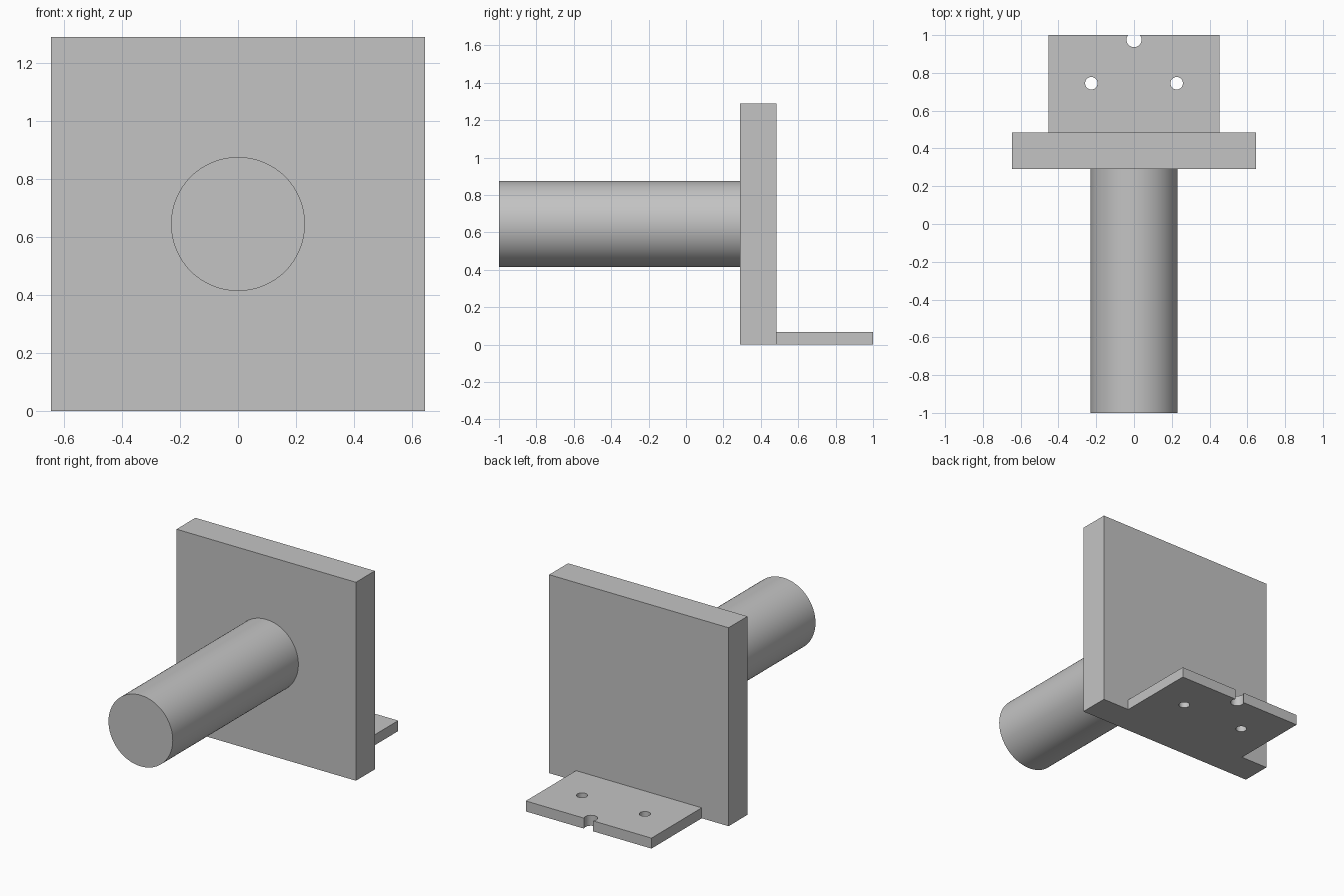
import bpy
import bmesh
from math import radians
from mathutils import Matrix

old = bpy.data.objects.get("Cube")
if old:
    bpy.data.objects.remove(old, do_unlink=True)

COLOUR = (0.55, 0.55, 0.55, 1)
grey = bpy.data.materials.new("plain grey")
grey.use_nodes = True
grey.diffuse_color = COLOUR
grey.node_tree.nodes["Principled BSDF"].inputs["Base Color"].default_value = COLOUR


def finish(name, bm):
    mesh = bpy.data.meshes.new(name)
    bm.to_mesh(mesh)
    bm.free()
    mesh.materials.append(grey)
    obj = bpy.data.objects.new(name, mesh)
    bpy.context.collection.objects.link(obj)
    return obj


def box(name, low, high):
    bm = bmesh.new()
    bmesh.ops.create_cube(bm, size=1)
    for v in bm.verts:
        v.co = [(a + b) / 2 + c * (b - a) for a, b, c in zip(low, high, v.co)]
    return finish(name, bm)


def cylinder(name, centre, radius, depth, sides, tilt=0):
    bm = bmesh.new()
    place = Matrix.Translation(centre) @ Matrix.Rotation(radians(tilt), 4, "X")
    bmesh.ops.create_cone(bm, cap_ends=True, segments=sides, radius1=radius,
                          radius2=radius, depth=depth, matrix=place)
    return finish(name, bm)


def smooth(obj):
    bpy.ops.object.select_all(action="DESELECT")
    obj.select_set(True)
    bpy.context.view_layer.objects.active = obj
    bpy.ops.object.shade_smooth_by_angle(angle=radians(30))


# Upright plate and the round bar on its front
box("upright_plate", (-0.645, 0.29, 0), (0.645, 0.484, 1.29))
bar = cylinder("round_bar", (0, -0.355, 0.645), 0.231, 1.29, 96, tilt=90)
smooth(bar)

# Mounting tab with two screw holes and an open notch in its back edge
tab = box("mounting_tab", (-0.452, 0.484, 0), (0.452, 1, 0.068))
holes = [("left_hole", 0.226, 0.745, 0.033),
         ("right_hole", -0.226, 0.745, 0.033),
         ("edge_notch", 0, 0.976, 0.04)]
for name, x, y, radius in holes:
    cutter = cylinder(name + "_cutter", (x, y, 0.034), radius, 0.2, 48)
    cutter.hide_render = True
    cutter.hide_viewport = True
    cut = tab.modifiers.new(name, "BOOLEAN")
    cut.operation = "DIFFERENCE"
    cut.solver = "EXACT"
    cut.object = cutter

# Bake the cuts, then shade the hole walls smooth
bpy.context.view_layer.update()
cut_mesh = bpy.data.meshes.new_from_object(
    tab.evaluated_get(bpy.context.evaluated_depsgraph_get()))
tab.modifiers.clear()
tab.data = cut_mesh
for name, *_ in holes:
    bpy.data.objects.remove(bpy.data.objects[name + "_cutter"], do_unlink=True)
smooth(tab)
